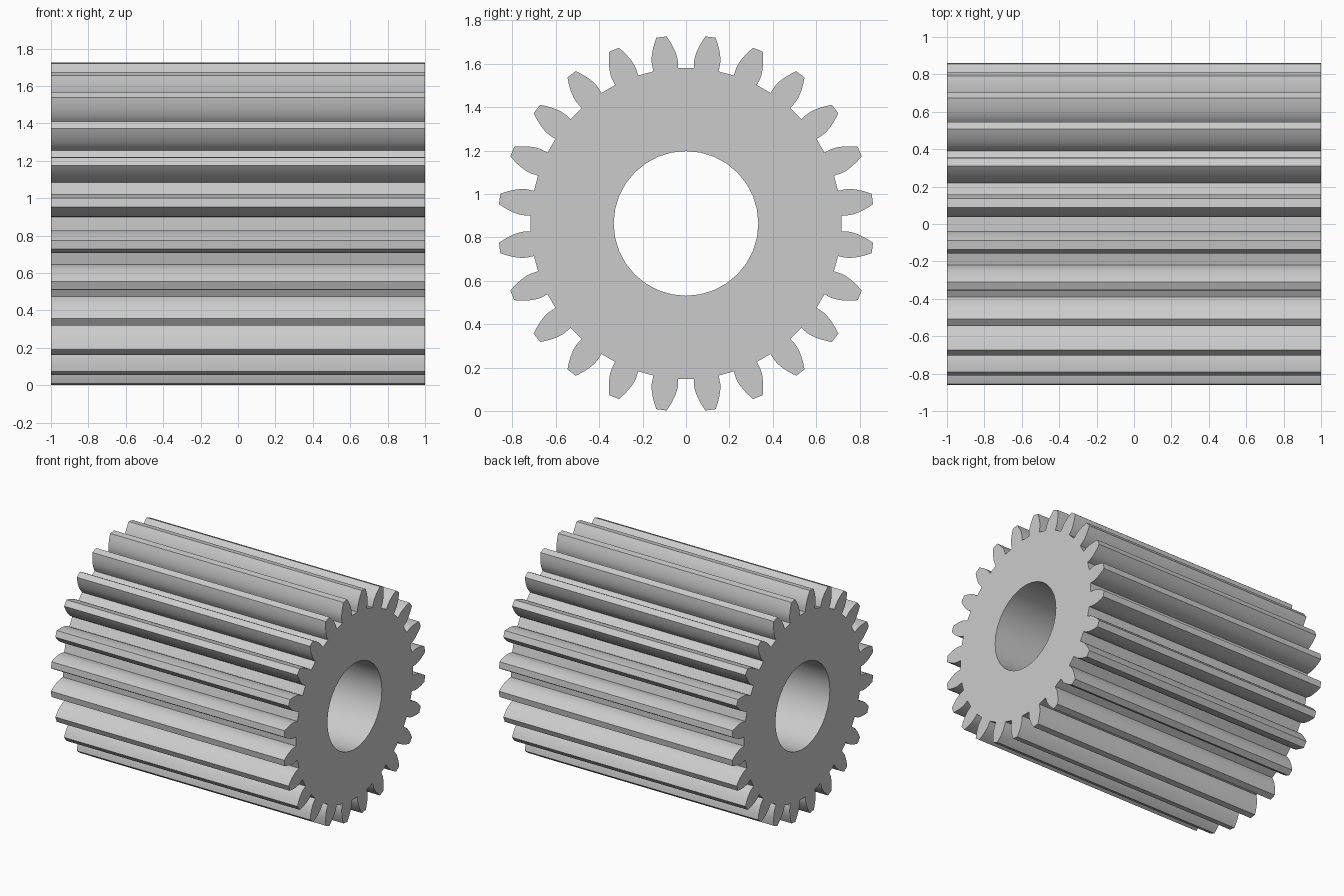
import bpy, bmesh
from math import sin, cos, tan, acos, pi, radians
from mathutils import Vector

cube = bpy.data.objects.get("Cube")
if cube:
    bpy.data.objects.remove(cube, do_unlink=True)

# Standard spur gear proportions
TEETH = 24
MODULE = 2 / 30
PRESSURE = radians(20)
PITCH_R = MODULE * TEETH / 2
TIP_R = PITCH_R + MODULE
ROOT_R = PITCH_R - 1.25 * MODULE
BASE_R = PITCH_R * cos(PRESSURE)
BORE_R = 5 * MODULE
BORE_SIDES = 32
FLANK_STEPS = 6
CENTRE_Z = 0.8645
HALF_LENGTH = 1.0


def involute(angle):
    return tan(angle) - angle


def point(radius, angle):
    """Point on the end plane, angle measured from straight up."""
    return Vector((-HALF_LENGTH, radius * sin(angle), CENTRE_Z + radius * cos(angle)))


# Half of one tooth as (radius, half angle), from root to tip
base_half = pi / (2 * TEETH) + involute(PRESSURE)
flank = [(ROOT_R, base_half)]
for i in range(FLANK_STEPS + 1):
    radius = BASE_R + (TIP_R - BASE_R) * i / FLANK_STEPS
    flank.append((radius, base_half - involute(acos(min(1, BASE_R / radius)))))

# Full toothed outline, with a tooth gap at the top
outline = []
for t in range(TEETH):
    middle = (t + 0.5) * 2 * pi / TEETH
    outline += [point(r, middle - a) for r, a in flank]
    outline += [point(r, middle + a) for r, a in reversed(flank)]
bore = [point(BORE_R, 2 * pi * i / BORE_SIDES) for i in range(BORE_SIDES)]

# Fill the end face between outline and bore, then extrude along x
bm = bmesh.new()
for loop in (outline, bore):
    verts = [bm.verts.new(p) for p in loop]
    for a, b in zip(verts, verts[1:] + verts[:1]):
        bm.edges.new((a, b))
bmesh.ops.triangle_fill(bm, use_beauty=True, edges=bm.edges[:], normal=(1, 0, 0))
result = bmesh.ops.extrude_face_region(bm, geom=bm.faces[:], use_keep_orig=True)
moved = [g for g in result["geom"] if isinstance(g, bmesh.types.BMVert)]
bmesh.ops.translate(bm, verts=moved, vec=(2 * HALF_LENGTH, 0, 0))
bmesh.ops.recalc_face_normals(bm, faces=bm.faces[:])
mesh = bpy.data.meshes.new("spur_gear")
bm.to_mesh(mesh)
bm.free()

# Plain grey metal
grey = bpy.data.materials.new("light_grey")
grey.use_nodes = True
colour = (0.6, 0.6, 0.6, 1)
grey.diffuse_color = colour
grey.node_tree.nodes["Principled BSDF"].inputs["Base Color"].default_value = colour
mesh.materials.append(grey)

gear = bpy.data.objects.new("spur_gear", mesh)
bpy.context.collection.objects.link(gear)
bpy.ops.object.select_all(action="DESELECT")
gear.select_set(True)
bpy.context.view_layer.objects.active = gear
bpy.ops.object.shade_smooth_by_angle(angle=radians(30))
